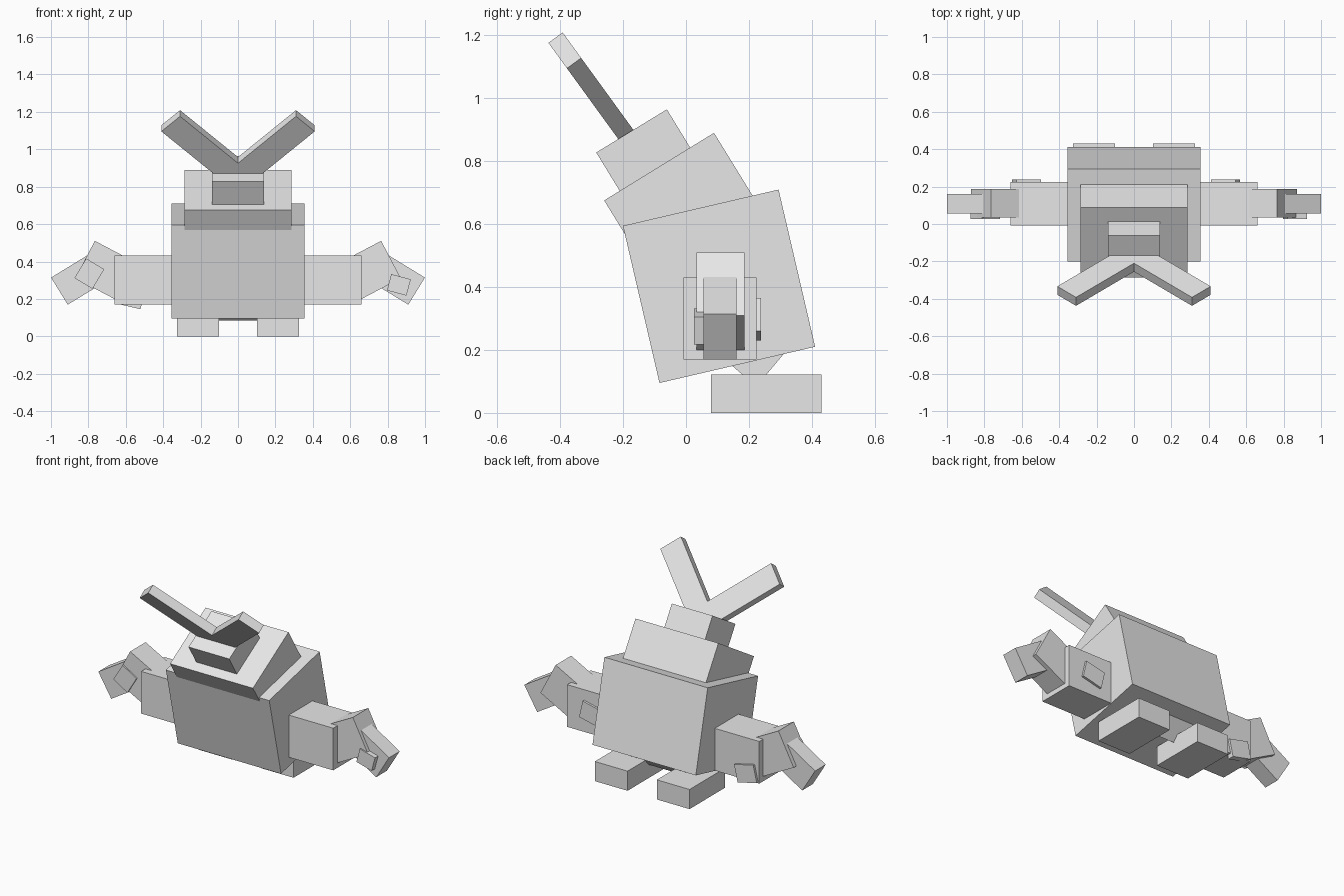
import bpy, bmesh
from math import radians
from mathutils import Matrix, Vector

cube = bpy.data.objects.get("Cube")
if cube:
    bpy.data.objects.remove(cube, do_unlink=True)

grey = bpy.data.materials.new("plain_grey")
grey.use_nodes = True
grey.diffuse_color = (0.8, 0.8, 0.8, 1)
grey.node_tree.nodes["Principled BSDF"].inputs["Base Color"].default_value = (0.8, 0.8, 0.8, 1)


def finish(name, bm, matrix):
    bmesh.ops.recalc_face_normals(bm, faces=bm.faces[:])
    mesh = bpy.data.meshes.new(name)
    bm.to_mesh(mesh)
    bm.free()
    mesh.materials.append(grey)
    obj = bpy.data.objects.new(name, mesh)
    obj.matrix_world = matrix
    bpy.context.collection.objects.link(obj)
    return obj


def box(name, center, size, axis="X", angle=0):
    """Box of full size, turned about one axis through its center."""
    bm = bmesh.new()
    bmesh.ops.create_cube(bm, size=1)
    bmesh.ops.scale(bm, vec=Vector(size), verts=bm.verts[:])
    return finish(name, bm, Matrix.Translation(center) @ Matrix.Rotation(radians(angle), 4, axis))


# Leaning trunk, shoulders tier and head
box("body", (0, 0.105, 0.4025), (0.71, 0.508, 0.513), "X", 13.1)
box("upper_body", (0, -0.007, 0.655), (0.57, 0.41, 0.3), "X", 31.6)
box("head", (0, -0.121, 0.811), (0.28, 0.263, 0.2), "X", 31.4)
box("pelvis", (0, 0.215, 0.19), (0.4, 0.15, 0.15), "X", 50)

# V-shaped crest
half = [(0.31, 0.31), (0.41, 0.21)]
outline = [(0, 0)] + half + [(0, -0.2)] + [(-x, z) for x, z in reversed(half)]
bm = bmesh.new()
face = bm.faces.new([bm.verts.new((x, -0.028, z)) for x, z in outline])
ext = bmesh.ops.extrude_face_region(bm, geom=[face])
moved = [v for v in ext["geom"] if isinstance(v, bmesh.types.BMVert)]
bmesh.ops.translate(bm, vec=(0, 0.056, 0), verts=moved)
finish("crest", bm, Matrix.Translation((0, -0.2325, 0.942)) @ Matrix.Rotation(radians(36), 4, "X"))

# Mirrored limbs
for side, s in (("left", 1), ("right", -1)):
    box(side + "_upper_arm", (s * 0.48, 0.108, 0.3), (0.36, 0.232, 0.262))
    box(side + "_forearm", (s * 0.694, 0.11, 0.345), (0.28, 0.152, 0.226), "Y", -27.7 * s)
    box(side + "_hand", (s * 0.844, 0.108, 0.3095), (0.26, 0.104, 0.17), "Y", 31.5 * s)
    box(side + "_foot", (s * 0.213, 0.255, 0.061), (0.225, 0.35, 0.122))

# Small raised plates on the arms
box("left_hand_plate", (0.86, 0.048, 0.275), (0.108, 0.045, 0.09), "Y", 15)
box("right_hand_plate", (-0.795, 0.048, 0.335), (0.112, 0.045, 0.122), "Y", 31)
box("left_arm_plate", (0.49, 0.218, 0.298), (0.135, 0.04, 0.108), "Y", -13)
box("right_arm_plate", (-0.575, 0.218, 0.213), (0.135, 0.04, 0.108), "Y", 13)
